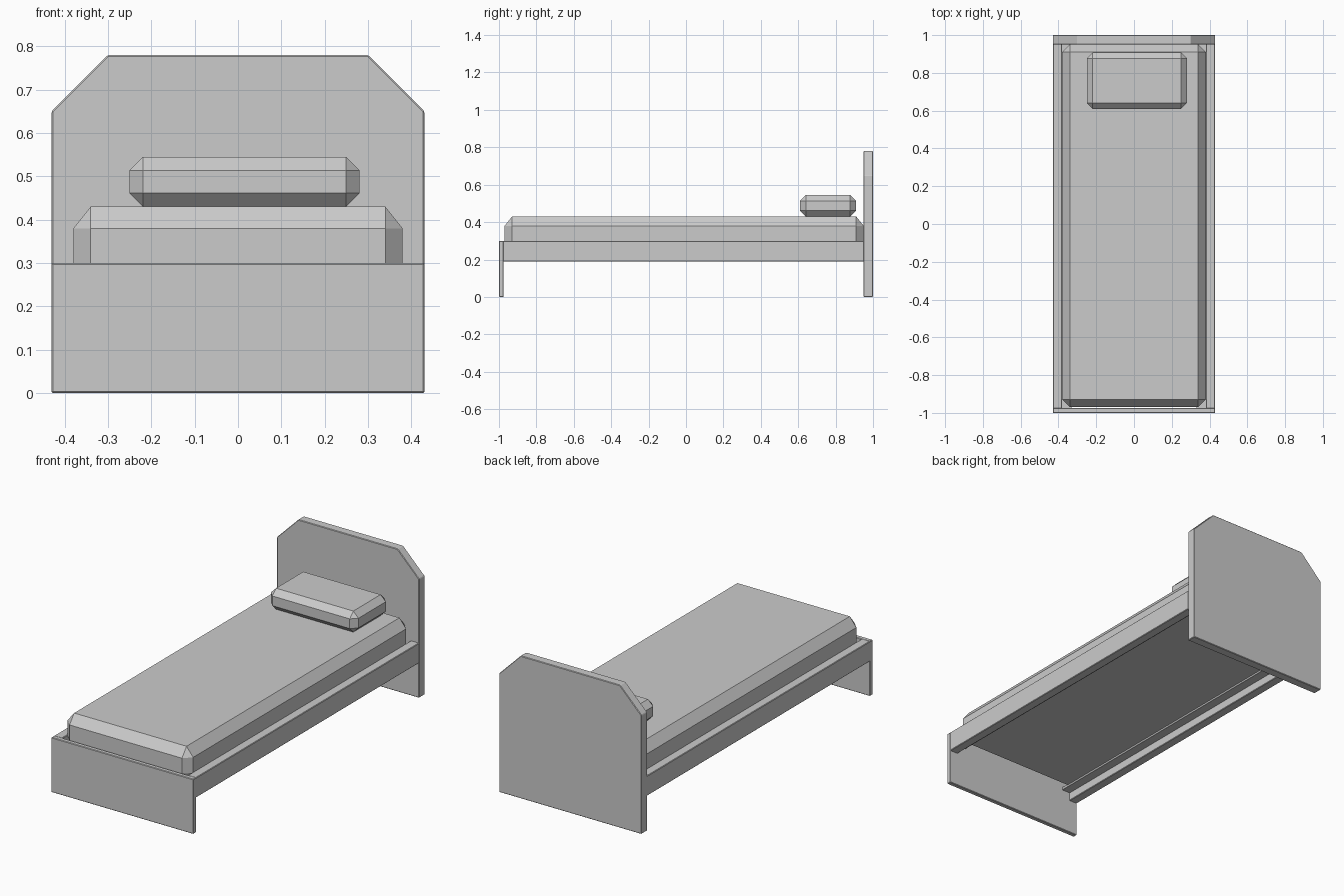
import bpy, bmesh

if "Cube" in bpy.data.objects:
    bpy.data.objects.remove(bpy.data.objects["Cube"])


def finish(name, bm):
    bmesh.ops.recalc_face_normals(bm, faces=bm.faces)
    mesh = bpy.data.meshes.new(name)
    bm.to_mesh(mesh)
    bm.free()
    obj = bpy.data.objects.new(name, mesh)
    bpy.context.collection.objects.link(obj)
    return obj


def box(name, lo, hi, bevel, z_stretch=1.0):
    """Chamfered box from min to max corner; z_stretch makes chamfers taller."""
    bm = bmesh.new()
    bmesh.ops.create_cube(bm, size=1)
    for v in bm.verts:
        for i in range(3):
            v.co[i] = lo[i] if v.co[i] < 0 else hi[i]
        v.co.z /= z_stretch
    bmesh.ops.bevel(bm, geom=bm.edges[:], offset=bevel, segments=1,
                    profile=0.5, affect='EDGES')
    for v in bm.verts:
        v.co.z *= z_stretch
    return finish(name, bm)


# Headboard: rectangle with clipped top corners
profile = [(-0.43, 0), (0.43, 0), (0.43, 0.65), (0.30, 0.78),
           (-0.30, 0.78), (-0.43, 0.65)]
bm = bmesh.new()
face = bm.faces.new([bm.verts.new((x, 0.95, z)) for x, z in profile])
ext = bmesh.ops.extrude_face_region(bm, geom=[face])
for v in ext['geom']:
    if isinstance(v, bmesh.types.BMVert):
        v.co.y = 1.0
bmesh.ops.recalc_face_normals(bm, faces=bm.faces)
bmesh.ops.bevel(bm, geom=bm.edges[:], offset=0.003, segments=1,
                profile=0.5, affect='EDGES')
finish("headboard", bm)

# Footboard
box("footboard", (-0.43, -1.0, 0), (0.43, -0.975, 0.30), 0.003)

# Side rails with inner support ledges
for side, s in (("left", -1), ("right", 1)):
    xs = sorted((s * 0.43, s * 0.38))
    box(f"{side}_rail", (xs[0], -0.978, 0.19), (xs[1], 0.953, 0.30), 0.003)
    xs = sorted((s * 0.382, s * 0.33))
    box(f"{side}_ledge", (xs[0], -0.975, 0.235), (xs[1], 0.95, 0.25), 0.001)

# Mattress and pillow
box("mattress", (-0.38, -0.97, 0.245), (0.38, 0.95, 0.43), 0.04, 1.25)
box("pillow", (-0.25, 0.61, 0.43), (0.28, 0.908, 0.545), 0.031)
